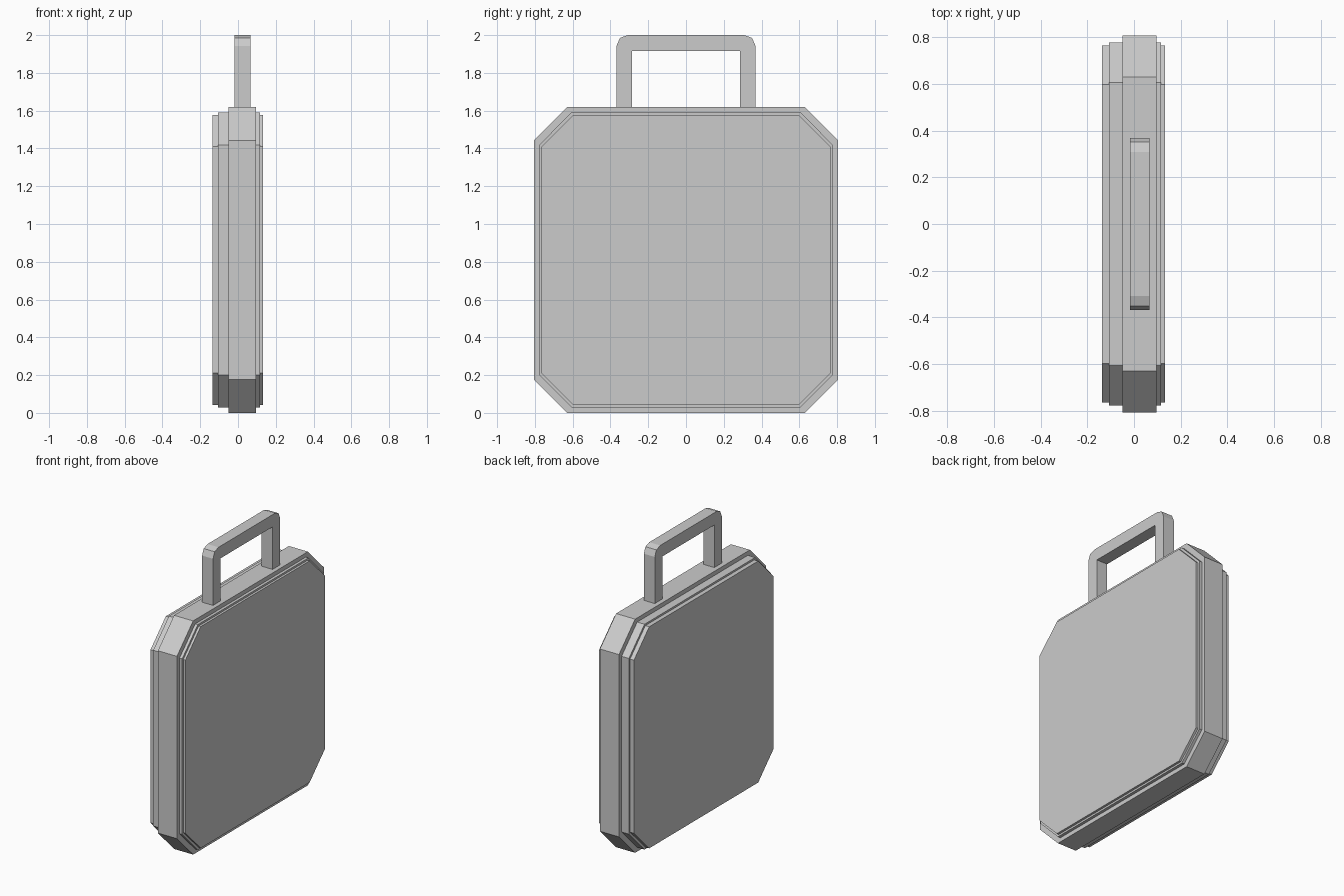
import bpy, bmesh

if "Cube" in bpy.data.objects:
    bpy.data.objects.remove(bpy.data.objects["Cube"])


def finish(bm, name):
    bmesh.ops.recalc_face_normals(bm, faces=bm.faces)
    mesh = bpy.data.meshes.new(name)
    bm.to_mesh(mesh)
    bm.free()
    obj = bpy.data.objects.new(name, mesh)
    bpy.context.collection.objects.link(obj)
    return obj


def ring(bm, x, profile):
    return [bm.verts.new((x, y, z)) for y, z in profile]


def loft(name, sections):
    """Join matching (x, profile) rings along x and cap both ends."""
    bm = bmesh.new()
    rings = [ring(bm, x, p) for x, p in sections]
    n = len(rings[0])
    for a, b in zip(rings, rings[1:]):
        for i in range(n):
            j = (i + 1) % n
            bm.faces.new((a[i], a[j], b[j], b[i]))
    bm.faces.new(rings[0])
    bm.faces.new(rings[-1])
    return finish(bm, name)


def octagon(half, cut, cz=0.81):
    """Square with chamfered corners in the y-z plane."""
    k = half - cut
    pts = [(k, half), (half, k), (half, -k), (k, -half),
           (-k, -half), (-half, -k), (-half, k), (-k, half)]
    return [(y * 0.806 / 0.81, z + cz) for y, z in pts]


# Case body: wide central rim stepping down to a panel on each side
rim = octagon(0.81, 0.178)
step = octagon(0.781, 0.172)
panel = octagon(0.768, 0.168)
loft("case_body", [
    (-0.136, panel), (-0.106, panel),
    (-0.106, step), (-0.05, step),
    (-0.05, rim), (0.096, rim),
    (0.096, step), (0.116, step),
    (0.116, panel), (0.132, panel),
])

# Carry handle: mirrored arch outline with softened outer corners
half = [(0.285, 1.915), (0.285, 1.61), (0.368, 1.61),
        (0.368, 1.943), (0.35, 1.985), (0.308, 2.0)]
arch = half + [(-y, z) for y, z in reversed(half)]
loft("carry_handle", [(-0.018, arch), (0.066, arch)])
